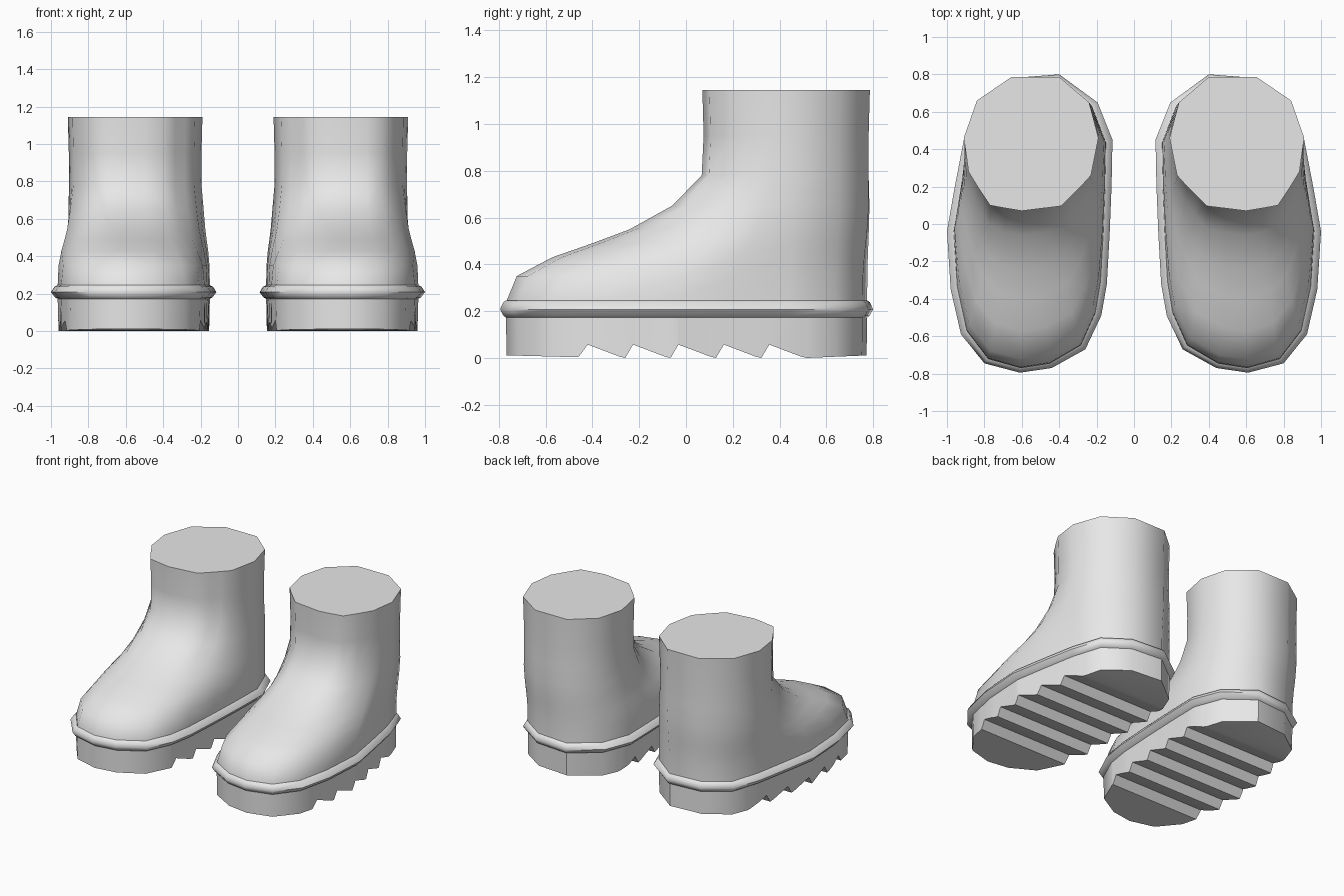
import bpy, bmesh, math

if "Cube" in bpy.data.objects:
    bpy.data.objects.remove(bpy.data.objects["Cube"])

grey = bpy.data.materials.new("light_grey")
grey.diffuse_color = (0.8, 0.8, 0.8, 1)
grey.use_nodes = True
grey.node_tree.nodes["Principled BSDF"].inputs["Base Color"].default_value = grey.diffuse_color

# Outline of the welt (counter-clockwise from the toe) and matching outline of the shaft
RIM = [(.61, -.795), (.80, -.745), (.925, -.59), (.98, -.35), (1.0, -.04), (.96, .19),
       (.91, .45), (.84, .66), (.66, .78), (.40, .80), (.195, .65), (.115, .45),
       (.12, .20), (.13, -.05), (.145, -.32), (.175, -.49), (.26, -.67), (.44, -.77)]
SHAFT = [(.60, .07), (.69, .085), (.77, .10), (.83, .19), (.885, .28), (.897, .37),
         (.91, .46), (.84, .66), (.655, .786), (.40, .786), (.24, .65), (.19, .46),
         (.21, .36), (.23, .26), (.28, .205), (.335, .15), (.39, .096), (.495, .083)]
CX = 0.555


def rim_ring(z, k):
    """Welt outline at height z; k = 0 is the outer lip, k = 1 is flush with the boot."""
    return [(CX + (x - CX) * (1 - .08 * k), y * (1 - .032 * k), z) for x, y in RIM]


def loft(bm, rings, caps=True):
    loops = [[bm.verts.new(p) for p in r] for r in rings]
    n = len(loops[0])
    for a, b in zip(loops, loops[1:]):
        for i in range(n):
            j = (i + 1) % n
            bm.faces.new((a[i], a[j], b[j], b[i]))
    if caps:
        bm.faces.new(loops[0][::-1])
        bm.faces.new(loops[-1])
    return loops


def finish(name, bm, angle):
    """Make the part, shade it and mirror it to the other boot."""
    bmesh.ops.recalc_face_normals(bm, faces=bm.faces[:])
    me = bpy.data.meshes.new(name)
    bm.to_mesh(me)
    bm.free()
    me.materials.append(grey)
    ob = bpy.data.objects.new(name, me)
    bpy.context.collection.objects.link(ob)
    bpy.ops.object.select_all(action='DESELECT')
    ob.select_set(True)
    bpy.context.view_layer.objects.active = ob
    bpy.ops.object.shade_smooth_by_angle(angle=math.radians(angle))
    mirror = ob.modifiers.new("other_boot", 'MIRROR')
    mirror.use_mirror_merge = False


# Boot upper: slices that blend from the foot outline to the shaft outline
def slice_ring(z, t, scale):
    ring = []
    for (bx, by, _), (sx, sy) in zip(rim_ring(0, 1), SHAFT):
        x, y = bx + (sx - bx) * t, by + (sy - by) * t
        pull = 0.6 * t * (1 - t) * max(0, -by / .8)      # round the toe and instep
        x += (CX + .03 - x) * pull
        ring.append((.55 + (x - .55) * scale, .43 + (y - .43) * scale, z))
    return ring


bm = bmesh.new()
loft(bm, [slice_ring(*s) for s in
          [(.20, 0, 1), (.25, .006, 1), (.35, .055, 1), (.43, .235, 1), (.49, .44, 1),
           (.55, .63, 1), (.65, .845, 1), (.78, .99, .985), (.95, 1, .985), (1.145, 1, 1)]])
finish("boot_upper", bm, 60)

# Welt: rounded lip around the foot
bm = bmesh.new()
loft(bm, [rim_ring(z, k) for z, k in
          [(.172, 1), (.18, .6), (.208, 0), (.238, .55), (.246, 1.05)]], caps=False)
finish("welt", bm, 60)

# Sole: prism cut across at each tread edge, underside moved to the tread profile
tread = [(-.80, .012), (-.46, .003)]
for i in range(5):
    y = -.42 + .194 * i
    tread += [(y, .057), (y + .135, .006), (y + .16, 0)]
tread.append((.80, .012))


def tread_height(y):
    for (y0, z0), (y1, z1) in zip(tread, tread[1:]):
        if y <= y1:
            return z0 + (z1 - z0) * (y - y0) / (y1 - y0)
    return tread[-1][1]


bm = bmesh.new()
loft(bm, [rim_ring(0, 1.1), rim_ring(.18, 1)])
for y, _ in tread[1:-1]:
    bmesh.ops.bisect_plane(bm, geom=bm.verts[:] + bm.edges[:] + bm.faces[:],
                           plane_co=(0, y, 0), plane_no=(0, 1, 0))
for v in bm.verts:
    if v.co.z < .01:
        v.co.z = tread_height(v.co.y)
finish("sole", bm, 42)
